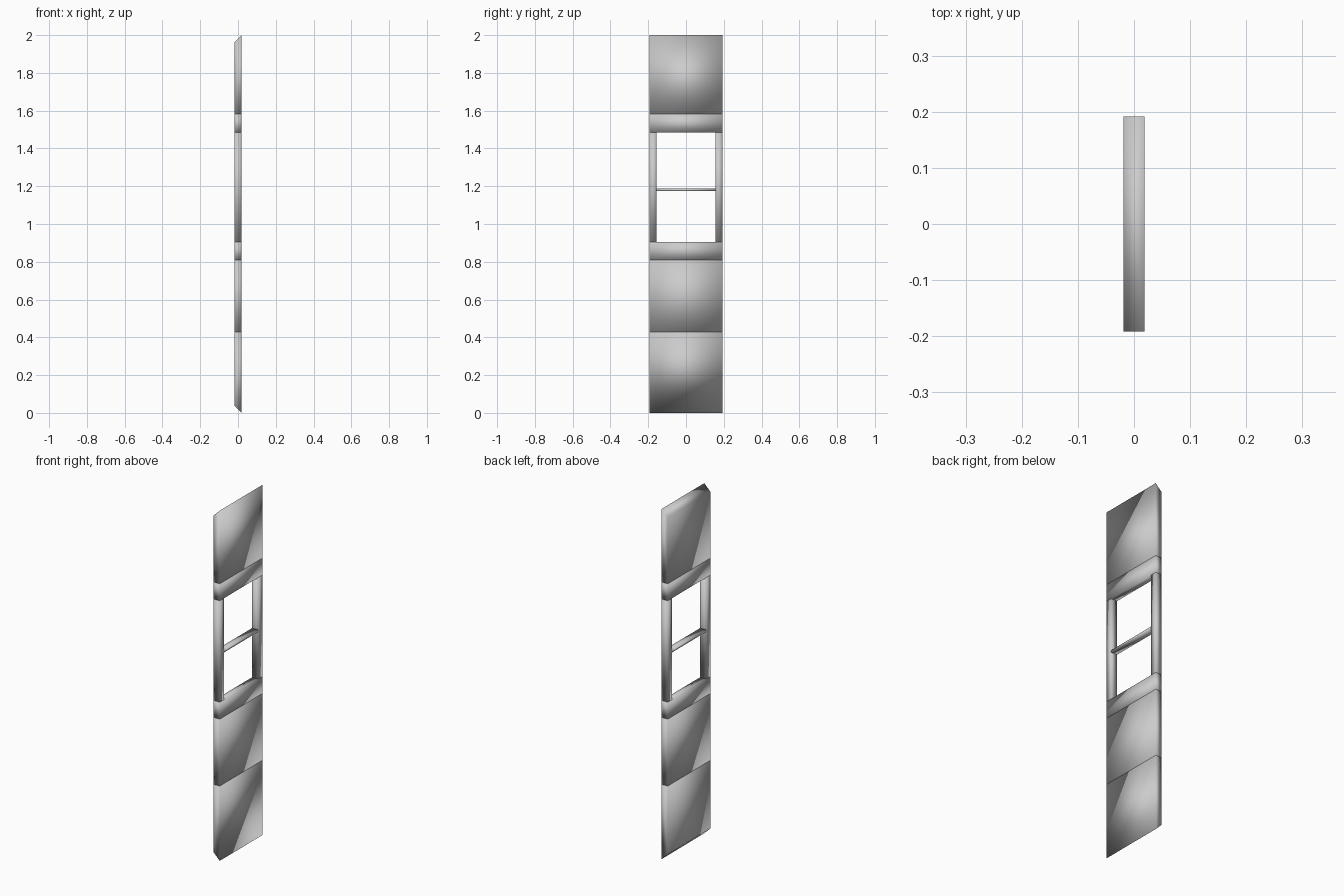
import bpy, bmesh

if "Cube" in bpy.data.objects:
    bpy.data.objects.remove(bpy.data.objects["Cube"])

HX, HY, INNER = 0.019, 0.192, 0.155   # half depth, half width, half opening


def prism(name, profile, y0, y1):
    """Extrude an x-z profile along y into a closed, smooth-shaded solid."""
    bm = bmesh.new()
    face = bm.faces.new([bm.verts.new((x, y0, z)) for x, z in profile])
    ext = bmesh.ops.extrude_face_region(bm, geom=[face])
    verts = [g for g in ext["geom"] if isinstance(g, bmesh.types.BMVert)]
    bmesh.ops.translate(bm, verts=verts, vec=(0, y1 - y0, 0))
    bmesh.ops.recalc_face_normals(bm, faces=bm.faces)
    for f in bm.faces:
        f.smooth = True
    mesh = bpy.data.meshes.new(name)
    bm.to_mesh(mesh)
    bm.free()
    obj = bpy.data.objects.new(name, mesh)
    bpy.context.collection.objects.link(obj)
    return obj


def block(name, z0, z1, y0=-HY, y1=HY, cut_bottom=0.0, cut_top=0.0):
    """Box whose back (-x) edge may be mitred at either end."""
    profile = [(-HX, z0 + cut_bottom), (HX, z0), (HX, z1), (-HX, z1 - cut_top)]
    return prism(name, profile, y0, y1)


# Solid panels, mitred at both ends of the frame
block("bottom_panel", 0.0, 0.427, cut_bottom=2 * HX)
block("middle_panel", 0.427, 0.809)
block("top_panel", 1.582, 2.0, cut_top=2 * HX)

# Horizontal rails around the opening
block("lower_rail", 0.809, 0.906)
block("upper_rail", 1.582 - 0.097, 1.582)

# Upright stiles at each side of the opening
block("left_stile", 0.906, 1.485, -HY, -INNER)
block("right_stile", 0.906, 1.485, INNER, HY)

# Thin glazing bar across the opening
block("glazing_bar", 1.175, 1.187, -INNER, INNER)
